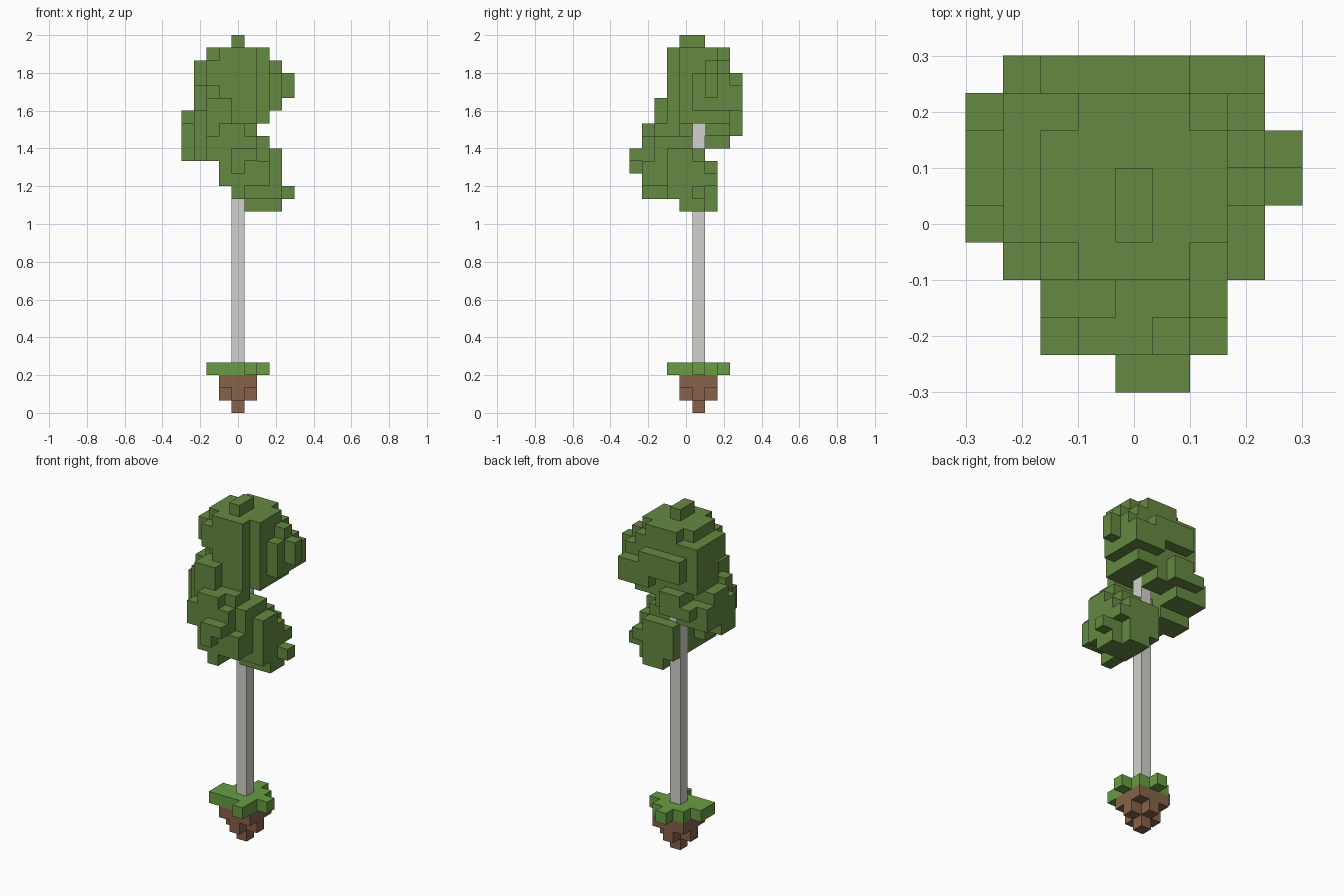
import bpy
import bmesh
from mathutils import Vector

default_cube = bpy.data.objects.get("Cube")
if default_cube:
    bpy.data.objects.remove(default_cube, do_unlink=True)

CELL = 1 / 15
ORIGIN = Vector((-0.3, -0.3, 0))


def make_material(name, red, green, blue):
    material = bpy.data.materials.new(name)
    material.use_nodes = True
    colour = (red, green, blue, 1)
    material.diffuse_color = colour
    material.node_tree.nodes["Principled BSDF"].inputs["Base Color"].default_value = colour
    return material


def fill(boxes):
    """Collect the grid cells covered by inclusive (x, x, y, y, z, z) ranges."""
    cells = set()
    for x_min, x_max, y_min, y_max, z_min, z_max in boxes:
        for x in range(x_min, x_max + 1):
            for y in range(y_min, y_max + 1):
                for z in range(z_min, z_max + 1):
                    cells.add((x, y, z))
    return cells


def build_blocks(name, cells, material):
    """Skin the cells with their exposed faces, then merge flat regions."""
    bm = bmesh.new()
    for cell in sorted(cells):
        centre = Vector(cell) + Vector((0.5, 0.5, 0.5))
        for axis in range(3):
            for side in (-1, 1):
                neighbour = list(cell)
                neighbour[axis] += side
                if tuple(neighbour) in cells:
                    continue
                normal, across = Vector(), Vector()
                normal[axis] = side / 2
                across[(axis + 1) % 3] = 0.5
                along = normal.cross(across) * 2
                corners = (-across - along, across - along, across + along, along - across)
                bm.faces.new([bm.verts.new(ORIGIN + (centre + normal + c) * CELL)
                              for c in corners])
    bmesh.ops.remove_doubles(bm, verts=bm.verts, dist=CELL / 100)
    bmesh.ops.dissolve_limit(bm, angle_limit=0.01, verts=bm.verts, edges=bm.edges)
    mesh = bpy.data.meshes.new(name)
    bm.to_mesh(mesh)
    bm.free()
    mesh.materials.append(material)
    part = bpy.data.objects.new(name, mesh)
    bpy.context.collection.objects.link(part)
    return part


leaf_green = make_material("leaf green", 0.13, 0.25, 0.053)
grass_green = make_material("grass green", 0.14, 0.335, 0.055)
bark_grey = make_material("pale bark", 0.64, 0.64, 0.61)
soil_brown = make_material("soil brown", 0.235, 0.122, 0.066)

# Stepped clump of soil, tapering to a point
soil = fill([(4, 4, 5, 5, 0, 1), (3, 5, 5, 5, 1, 1), (4, 4, 4, 6, 1, 1), (3, 5, 4, 6, 2, 2)])
build_blocks("soil", soil, soil_brown)

# Ragged grass plate
grass = fill([(3, 5, 4, 6, 3, 3), (2, 2, 4, 5, 3, 3), (5, 5, 3, 3, 3, 3),
              (6, 6, 5, 5, 3, 3), (4, 4, 7, 7, 3, 3)])
build_blocks("grass", grass, grass_green)

# Lower leaf clump, on the model's left and front
lower_leaves = fill([
    (5, 7, 4, 5, 16, 16), (5, 6, 6, 6, 16, 16), (4, 4, 1, 2, 17, 17),
    (4, 7, 3, 4, 17, 17), (5, 7, 5, 5, 17, 19), (4, 6, 6, 6, 17, 19),
    (7, 7, 6, 6, 18, 18), (8, 8, 5, 5, 17, 17), (3, 6, 1, 3, 18, 19),
    (4, 7, 3, 4, 18, 20), (3, 6, 2, 3, 20, 20), (2, 5, 1, 2, 20, 20),
    (4, 4, 0, 0, 19, 20), (5, 5, 0, 0, 20, 20), (5, 6, 5, 5, 20, 20),
    (2, 5, 1, 4, 21, 21), (6, 6, 2, 4, 21, 21), (2, 5, 2, 3, 22, 22),
    (3, 4, 1, 1, 22, 22),
])

# Middle leaf clump, winding round the side towards the back
middle_leaves = fill([
    (0, 2, 4, 5, 20, 20), (1, 2, 3, 3, 20, 23), (0, 2, 4, 7, 21, 22),
    (0, 1, 5, 6, 23, 23), (1, 1, 7, 8, 22, 22), (2, 3, 8, 8, 22, 23),
    (2, 4, 6, 7, 22, 22), (2, 3, 2, 2, 23, 24),
])

# Upper leaf clump, crowning the tree
upper_leaves = fill([
    (3, 5, 3, 7, 23, 28), (2, 2, 4, 7, 23, 27), (2, 2, 3, 3, 26, 27),
    (2, 2, 3, 3, 24, 24), (6, 6, 4, 7, 23, 27), (1, 1, 5, 7, 24, 27),
    (1, 1, 4, 4, 26, 27), (7, 7, 5, 7, 24, 26), (7, 7, 6, 6, 27, 27),
    (8, 8, 6, 6, 25, 26), (2, 6, 4, 6, 28, 28), (4, 4, 4, 5, 29, 29),
])

# Overhanging ledge along the back of the crown
back_ledge = fill([(5, 7, 8, 8, 24, 24), (2, 7, 8, 8, 25, 25), (2, 5, 8, 8, 26, 26)])

# Straight square trunk through the clumps
trunk = fill([(4, 4, 5, 5, 3, 22)])
build_blocks("trunk", trunk - grass, bark_grey)
leaves = lower_leaves | middle_leaves | upper_leaves | back_ledge
build_blocks("leaves", leaves - trunk, leaf_green)
